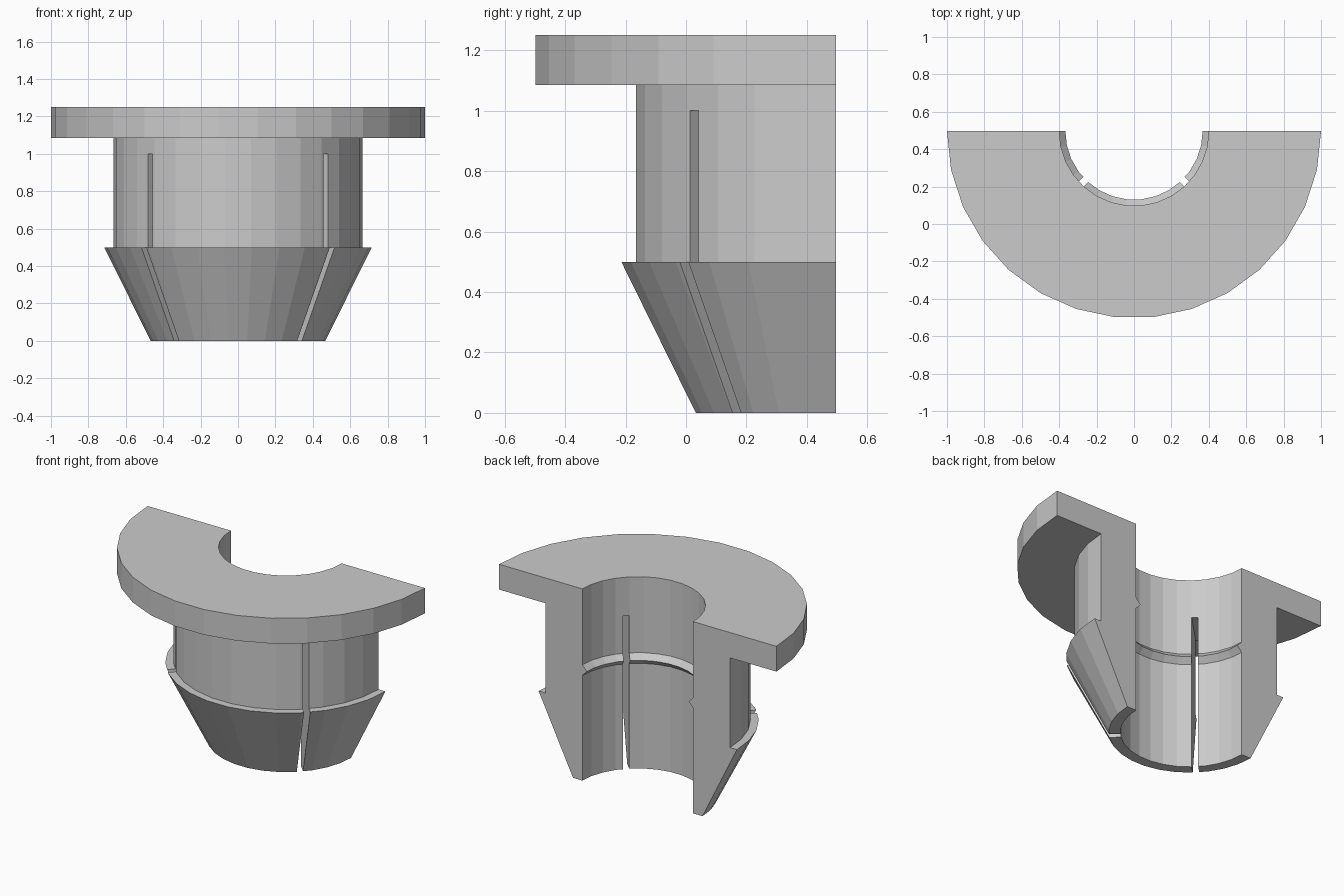
import bpy, bmesh
from math import pi, cos, sin
from mathutils import Matrix

if "Cube" in bpy.data.objects:
    bpy.data.objects.remove(bpy.data.objects["Cube"])

AXIS_Y = 0.497   # revolve axis lies in the cut plane
SEGS = 15

# Half-section: bore with inward rib, barbed cone, sleeve, flange
profile = [(0.40, 0), (0.467, 0), (0.715, 0.5), (0.666, 0.5), (0.666, 1.085),
           (1.0, 1.085), (1.0, 1.25), (0.40, 1.25),
           (0.40, 0.755), (0.367, 0.72), (0.40, 0.685)]

# Half bushing: sweep the profile through 180 degrees and cap both ends
bm = bmesh.new()
rings = []
for i in range(SEGS + 1):
    a = pi + pi * i / SEGS
    rings.append([bm.verts.new((r * cos(a), AXIS_Y + r * sin(a), z)) for r, z in profile])
n = len(profile)
for a, b in zip(rings, rings[1:]):
    for j in range(n):
        k = (j + 1) % n
        bm.faces.new((a[j], b[j], b[k], a[k]))
bm.faces.new(rings[0])
bm.faces.new(rings[-1])
bmesh.ops.recalc_face_normals(bm, faces=bm.faces)
mesh = bpy.data.meshes.new("half_bushing")
bm.to_mesh(mesh)
bm.free()
bushing = bpy.data.objects.new("half_bushing", mesh)
bpy.context.collection.objects.link(bushing)


# Radial slots that split the sleeve into spring fingers
def cut_slot(name, angle):
    m = bpy.data.meshes.new(name)
    b = bmesh.new()
    bmesh.ops.create_cube(b, size=1, matrix=Matrix.Translation((0, AXIS_Y, 0))
                          @ Matrix.Rotation(angle, 4, 'Z')
                          @ Matrix.Translation((0.55, 0, 0.45))
                          @ Matrix.Diagonal((0.5, 0.038, 1.1, 1)))
    b.to_mesh(m)
    b.free()
    cutter = bpy.data.objects.new(name, m)
    bpy.context.collection.objects.link(cutter)
    mod = bushing.modifiers.new(name, 'BOOLEAN')
    mod.operation = 'DIFFERENCE'
    mod.solver = 'EXACT'
    mod.object = cutter
    bpy.context.view_layer.objects.active = bushing
    bpy.ops.object.modifier_apply(modifier=name)
    bpy.data.objects.remove(cutter)


cut_slot("slot_left", -0.75 * pi)
cut_slot("slot_right", -0.25 * pi)
